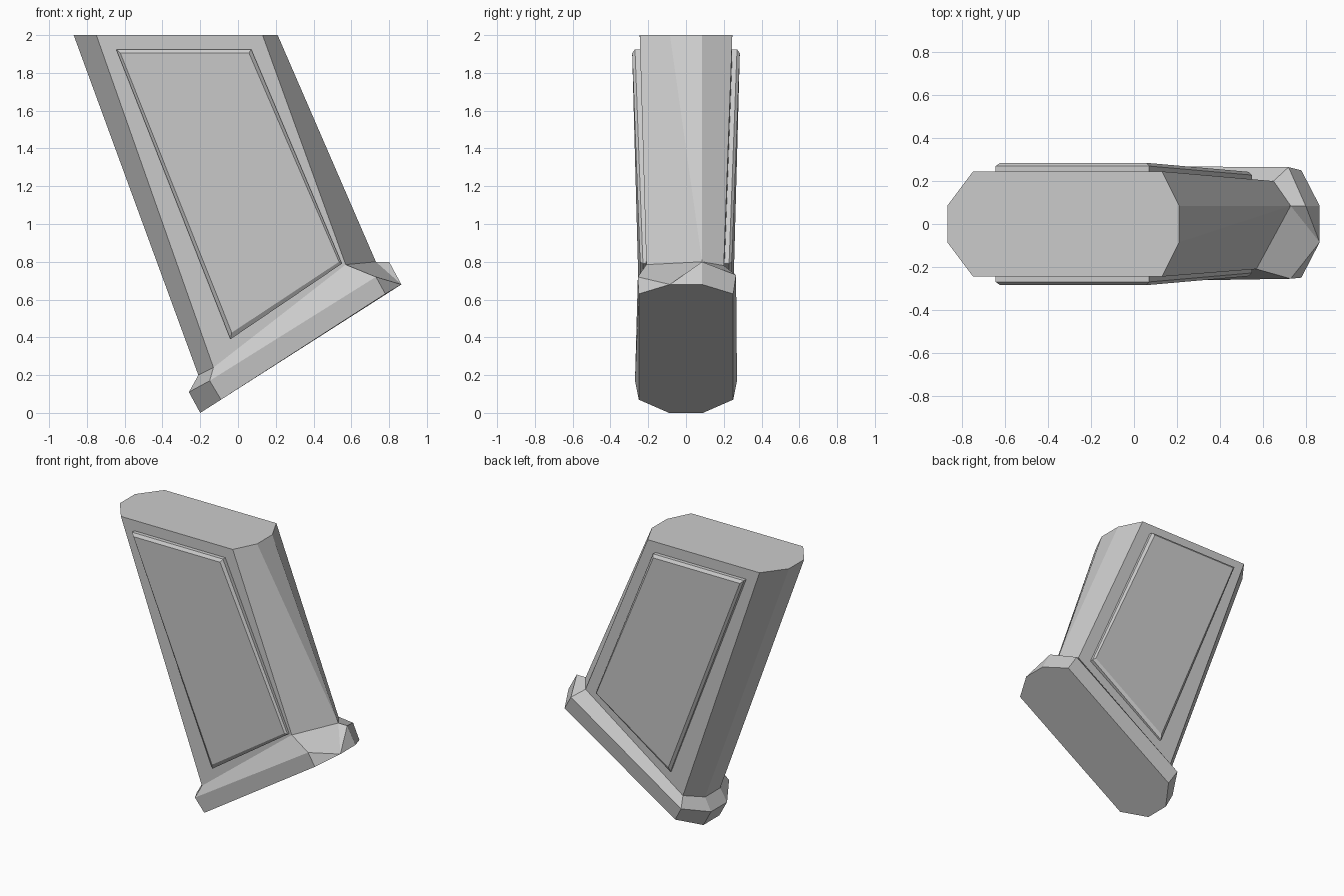
import bpy, bmesh

if "Cube" in bpy.data.objects:
    bpy.data.objects.remove(bpy.data.objects["Cube"])


def loft(name, rings, cap_first=False, cap_last=False):
    """Skin a stack of equal-count rings into a flat shaded object."""
    bm = bmesh.new()
    vs = [[bm.verts.new(p) for p in r] for r in rings]
    n = len(rings[0])
    for a, b in zip(vs, vs[1:]):
        for i in range(n):
            j = (i + 1) % n
            bm.faces.new((a[i], a[j], b[j], b[i]))
    if cap_first:
        bm.faces.new(vs[0][::-1])
    if cap_last:
        bm.faces.new(vs[-1])
    bmesh.ops.remove_doubles(bm, verts=bm.verts, dist=0.0005)
    bmesh.ops.recalc_face_normals(bm, faces=bm.faces)
    me = bpy.data.meshes.new(name)
    bm.to_mesh(me)
    bm.free()
    ob = bpy.data.objects.new(name, me)
    bpy.context.collection.objects.link(ob)
    return ob


def octagon(half):
    """Four (x, y, z) points on the +y side, left to right, mirrored to -y."""
    back = [(x, y, z) for x, y, z in half]
    front = [(x, -y, z) for x, y, z in reversed(half)]
    return front + back


# Octagonal rings; index 0 is the front right end, 1 the front right corner
sole = octagon([(-.20, .09, 0), (-.09, .25, .07), (.78, .25, .63), (.865, .085, .68)])
rim = octagon([(-.26, .09, .11), (-.15, .27, .17), (.72, .265, .73), (.80, .085, .80)])
neck = octagon([(-.21, .085, .20), (-.13, .22, .24), (.65, .20, .78), (.73, .085, .80)])
top = octagon([(-.87, .085, 2), (-.75, .245, 2), (.13, .245, 2), (.21, .085, 2)])

# The front right end of the base is cut away
rim[0] = sole[0]
rim[1] = (.73, -.255, .72)
neck[0] = neck[-1]
neck[1] = (.57, -.21, .785)

# Base plate and slanted body
loft("base_plate", [sole, rim, neck], cap_first=True)
loft("body", [neck, top], cap_last=True)

# Raised side panels with bevelled rims
outer = [(-.645, .24, 1.925), (.07, .24, 1.925), (.55, .195, .79), (-.04, .19, .39)]
shoulder = [(-.645, .27, 1.925), (.07, .27, 1.925), (.55, .228, .79), (-.04, .232, .39)]
face = [(-.623, .285, 1.905), (.058, .285, 1.905), (.535, .243, .80), (-.033, .245, .425)]
for name, s in (("front_panel", -1), ("back_panel", 1)):
    rings = [[(x, s * y, z) for x, y, z in r] for r in (outer, shoulder, face)]
    loft(name, rings, cap_first=True, cap_last=True)
